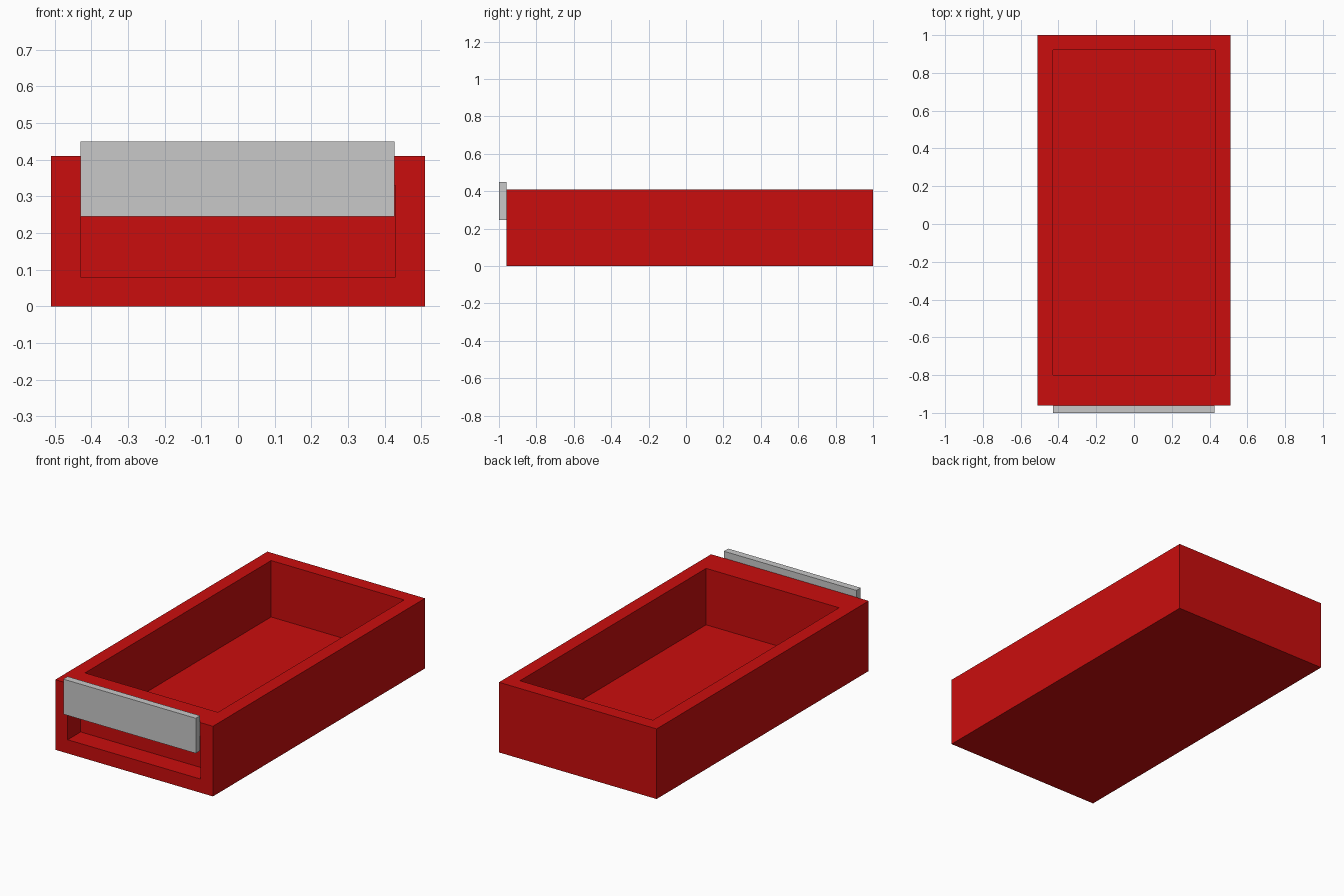
import bpy

if "Cube" in bpy.data.objects:
    bpy.data.objects.remove(bpy.data.objects["Cube"])


def material(name, colour):
    mat = bpy.data.materials.new(name)
    mat.diffuse_color = (*colour, 1)
    mat.use_nodes = True
    mat.node_tree.nodes["Principled BSDF"].inputs["Base Color"].default_value = mat.diffuse_color
    return mat


def box(name, low, high, mat):
    """Axis-aligned box between two corners."""
    centre = [(a + b) / 2 for a, b in zip(low, high)]
    bpy.ops.mesh.primitive_cube_add(size=1, location=centre)
    obj = bpy.context.object
    obj.name = name
    obj.scale = [b - a for a, b in zip(low, high)]
    bpy.ops.object.transform_apply(location=False, rotation=False, scale=True)
    obj.data.materials.append(mat)
    return obj


def cut(target, cutter):
    """Subtract a cutter, then remove it."""
    mod = target.modifiers.new("cut", 'BOOLEAN')
    mod.operation = 'DIFFERENCE'
    mod.solver = 'EXACT'
    mod.object = cutter
    bpy.context.view_layer.objects.active = target
    bpy.ops.object.modifier_apply(modifier=mod.name)
    bpy.data.objects.remove(cutter, do_unlink=True)


red = material("red", (0.59, 0.004, 0.004))
grey = material("light grey", (0.58, 0.58, 0.58))

# Drawer body with a deep tray
body = box("drawer_body", (-0.51, -0.96, 0), (0.51, 1.0, 0.41), red)
cut(body, box("tray_cutter", (-0.43, -0.80, 0.08), (0.43, 0.92, 0.6), red))

# Finger recess in the thick front wall, closed at the top
cut(body, box("recess_cutter", (-0.43, -1.1, 0.08), (0.43, -0.84, 0.33), red))

# Pull plate across the upper half of the front
box("handle_plate", (-0.43, -1.0, 0.245), (0.427, -0.96, 0.45), grey)
